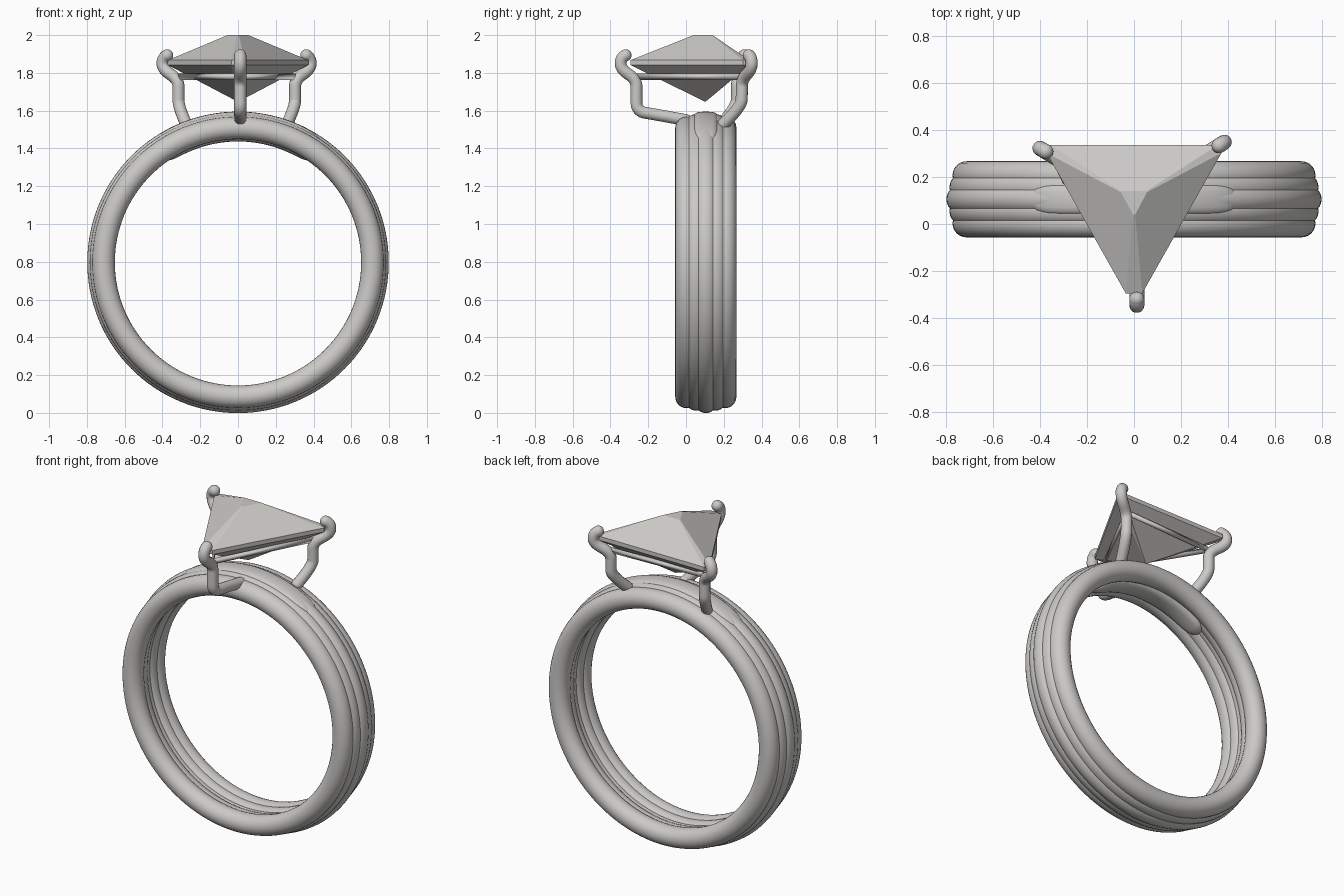
import bpy, bmesh, math
from mathutils import Vector

cube = bpy.data.objects.get("Cube")
if cube:
    bpy.data.objects.remove(cube)

CENTRE = Vector((0, 0.105, 0.797))


def material(name, colour):
    mat = bpy.data.materials.new(name)
    mat.use_nodes = True
    mat.diffuse_color = colour
    mat.node_tree.nodes["Principled BSDF"].inputs["Base Color"].default_value = colour
    return mat


SILVER = material("pale silver", (0.6, 0.59, 0.57, 1))


def finish(bm, name, smooth=True):
    bmesh.ops.recalc_face_normals(bm, faces=bm.faces)
    mesh = bpy.data.meshes.new(name)
    bm.to_mesh(mesh)
    bm.free()
    for poly in mesh.polygons:
        poly.use_smooth = smooth
    mesh.materials.append(SILVER)
    ob = bpy.data.objects.new(name, mesh)
    bpy.context.collection.objects.link(ob)
    return ob


def loft(rings, name, closed=False, smooth=True):
    """Skin a list of rings of points, capping the ends unless closed."""
    bm = bmesh.new()
    loops = [[bm.verts.new(p) for p in ring] for ring in rings]
    pairs = list(zip(loops, loops[1:]))
    if closed:
        pairs.append((loops[-1], loops[0]))
    else:
        bm.faces.new(loops[0])
        bm.faces.new(loops[-1])
    for a, b in pairs:
        for i in range(len(a)):
            j = (i + 1) % len(a)
            bm.faces.new((a[i], a[j], b[j], b[i]))
    return finish(bm, name, smooth)


def band_section(angle, radius, depth, width, y=0.0, power=1.0, sides=24):
    """Rounded cross-section of the band; angle is measured from the top."""
    ring = []
    for k in range(sides):
        t = math.tau * k / sides
        c, s = math.cos(t), math.sin(t)
        r = radius + depth * math.copysign(abs(c) ** power, c)
        across = width * math.copysign(abs(s) ** power, s)
        ring.append(CENTRE + Vector((r * math.sin(angle), y + across, r * math.cos(angle))))
    return ring


def tube(name, points, radius, cyclic=False):
    curve = bpy.data.curves.new(name, "CURVE")
    curve.dimensions = "3D"
    curve.bevel_depth = radius
    curve.bevel_resolution = 5
    curve.resolution_u = 8
    curve.use_fill_caps = True
    spline = curve.splines.new("POLY" if cyclic else "NURBS")
    spline.points.add(len(points) - 1)
    for p, co in zip(spline.points, points):
        p.co = (*co, 1)
    spline.use_cyclic_u = cyclic
    if not cyclic:
        spline.order_u = 3
        spline.use_endpoint_u = True
    spline.use_smooth = True
    curve.materials.append(SILVER)
    ob = bpy.data.objects.new(name, curve)
    bpy.context.collection.objects.link(ob)
    return ob


def ball(name, centre, radius):
    bm = bmesh.new()
    bmesh.ops.create_uvsphere(bm, u_segments=20, v_segments=12, radius=radius)
    bmesh.ops.translate(bm, verts=bm.verts, vec=centre)
    return finish(bm, name)


# Band: five stacked round wires, the middle one standing proudest
for n in range(-2, 3):
    big = 0.738 - 0.013 * abs(n)
    wire = 0.06
    loft([band_section(math.tau * i / 128, big, wire, wire, n * 0.051)
          for i in range(128)], f"band_wire_{n + 3}", closed=True)

# Smooth saddle bridging the wires at the top, tapering at its ends
saddle = []
STEPS = 40
for i in range(STEPS + 1):
    u = 2 * i / STEPS - 1
    taper = max(0.25, (1 - abs(u) ** 12) ** 0.5)
    saddle.append(band_section(u * math.radians(35), 0.719, 0.079 * (0.7 + 0.3 * taper),
                               0.072 * taper, 0.0, 0.55))
loft(saddle, "saddle")

# Prongs: bent wires with rounded tips
prongs = {
    "front_prong": [(0.012, -0.32, 1.893), (0.012, -0.346, 1.88), (0.012, -0.346, 1.82),
                    (0.012, -0.262, 1.765), (0.012, -0.262, 1.69), (0.012, -0.262, 1.595),
                    (0.012, -0.16, 1.58), (0.012, 0.0, 1.55)],
    "left_prong": [(0.362, 0.333, 1.893), (0.384, 0.348, 1.88), (0.384, 0.348, 1.82),
                   (0.302, 0.296, 1.765), (0.302, 0.296, 1.69), (0.302, 0.292, 1.62),
                   (0.26, 0.2, 1.53)],
    "right_prong": [(-0.375, 0.308, 1.893), (-0.4, 0.322, 1.88), (-0.4, 0.322, 1.82),
                    (-0.315, 0.27, 1.765), (-0.315, 0.27, 1.69), (-0.315, 0.268, 1.62),
                    (-0.275, 0.19, 1.53)],
}
for name, path in prongs.items():
    tube(name, path, 0.032)
    ball(name + "_tip", path[0], 0.032)
    ball(name + "_foot", path[-1], 0.032)

# Thin rail joining the prongs under the stone
tube("rail", [(path[3][0], path[3][1], 1.78) for path in prongs.values()], 0.017, True)


# Stone: triangle with clipped corners, small table and pointed underside
def clipped_triangle(half, back, front, clip, z):
    right = [(clip, front), (half, back - clip), (half - clip * 0.4, back)]
    left = [(-x, y) for x, y in reversed(right)]
    return [Vector((x, y, z)) for x, y in right + left]


loft([clipped_triangle(0.002, 0.104, 0.1, 0.001, 1.648),
      clipped_triangle(0.372, 0.337, -0.295, 0.035, 1.842),
      clipped_triangle(0.372, 0.337, -0.295, 0.035, 1.867),
      clipped_triangle(0.055, 0.14, 0.04, 0.005, 2.0)], "stone", smooth=False)
